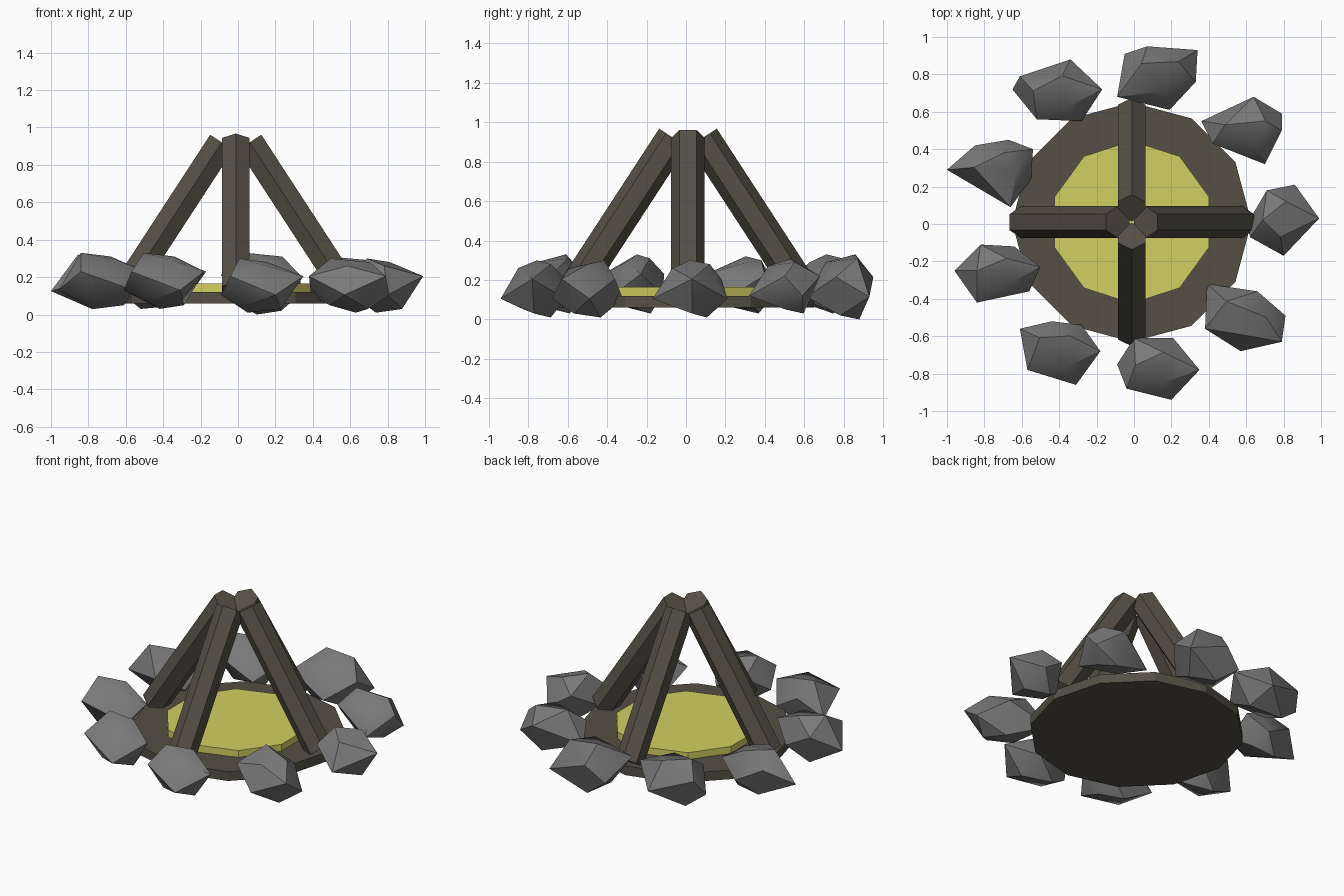
import bpy, bmesh, math
from mathutils import Vector, Matrix

cube = bpy.data.objects.get("Cube")
if cube:
    bpy.data.objects.remove(cube, do_unlink=True)


def material(name, color):
    mat = bpy.data.materials.new(name)
    mat.use_nodes = True
    mat.diffuse_color = (*color, 1)
    shader = mat.node_tree.nodes["Principled BSDF"]
    shader.inputs["Base Color"].default_value = (*color, 1)
    shader.inputs["Roughness"].default_value = 0.9
    return mat


WOOD = material("dark_wood", (0.09, 0.08, 0.06))
GLOW = material("yellow_embers", (0.65, 0.63, 0.12))
ROCK = material("grey_stone", (0.19, 0.19, 0.19))
CENTER = Vector((-0.012, 0.01, 0))


def finish(name, bm, mat):
    bmesh.ops.recalc_face_normals(bm, faces=bm.faces)
    mesh = bpy.data.meshes.new(name)
    bm.to_mesh(mesh)
    bm.free()
    mesh.materials.append(mat)
    obj = bpy.data.objects.new(name, mesh)
    bpy.context.collection.objects.link(obj)
    return obj


def prism(name, sides, radius, start, end, mat, turn=0.0):
    """Straight prism from start to end; turn rotates its corners about the axis."""
    axis = end - start
    up = axis.normalized()
    # Corner zero points sideways or outward from the centre line
    side = Vector((0, 0, 1)).cross(up)
    side = side.normalized() if side.length > 0.01 else Vector((1, 0, 0))
    other = up.cross(side)
    frame = Matrix((side, other, up)).transposed().to_4x4()
    frame.translation = (start + end) / 2
    bm = bmesh.new()
    rings = []
    for z in (-axis.length / 2, axis.length / 2):
        ring = []
        for i in range(sides):
            a = turn + math.tau * i / sides
            point = Vector((radius * math.cos(a), radius * math.sin(a), z))
            ring.append(bm.verts.new(frame @ point))
        rings.append(ring)
    low, high = rings
    bm.faces.new(low[::-1])
    bm.faces.new(high)
    for i in range(sides):
        j = (i + 1) % sides
        bm.faces.new((low[i], low[j], high[j], high[i]))
    return finish(name, bm, mat)


# Round hearth and glowing bed
def level(z):
    return CENTER + Vector((0, 0, z))


prism("hearth_base", 12, 0.64, level(0.06), level(0.12), WOOD)
prism("ember_bed", 10, 0.435, level(0.1), level(0.165), GLOW, math.radians(18))

# Four leaning hexagonal logs
for i, name in enumerate(("left_log", "back_log", "right_log", "front_log")):
    spin = Matrix.Rotation(i * math.pi / 2, 3, "Z")
    foot = CENTER + spin @ Vector((0.592, 0, 0.128))
    tip = CENTER + spin @ Vector((0.075, 0, 0.921))
    prism(name, 6, 0.085, foot, tip, WOOD, (i % 2) * math.pi / 6)


def stone(name, low, high, *outline):
    """Rough boulder: zigzag belt with a slanted crown and underside."""
    middle = sum((Vector(p) for p in outline), Vector((0, 0))) / len(outline)
    z_mid = (low + high) / 2
    bm = bmesh.new()
    for i, corner in enumerate(outline):
        corner = Vector(corner)
        odd = i % 2
        belt = z_mid + (0.05 if odd else -0.05)
        bm.verts.new((*corner, belt))
        # Crown above the low corners, underside below the high ones
        inner = middle.lerp(corner, 0.5)
        slant = 0.02 * (i // 2)
        bm.verts.new((*inner, low + slant if odd else high - slant))
    hull = bmesh.ops.convex_hull(bm, input=bm.verts)
    spare = [v for v in hull["geom_interior"] if isinstance(v, bmesh.types.BMVert)]
    bmesh.ops.delete(bm, geom=spare, context="VERTS")
    obj = finish(name, bm, ROCK)
    bpy.ops.object.select_all(action="DESELECT")
    obj.select_set(True)
    bpy.context.view_layer.objects.active = obj
    bpy.ops.object.shade_smooth_by_angle(angle=math.radians(35))


# Ring of stones, each given by its ground outline
stone("left_stone", 0.01, 0.3, (0.61, 0.01), (0.71, 0.18), (0.86, 0.21),
      (0.99, 0.03), (0.8, -0.17), (0.62, -0.07))
stone("back_left_stone", 0.03, 0.31, (0.36, 0.55), (0.64, 0.68), (0.79, 0.59),
      (0.79, 0.5), (0.7, 0.32), (0.42, 0.43))
stone("back_stone", 0.0, 0.33, (-0.05, 0.91), (0.07, 0.95), (0.34, 0.93),
      (0.33, 0.76), (0.19, 0.61), (-0.09, 0.68))
stone("back_right_stone", 0.03, 0.33, (-0.65, 0.72), (-0.61, 0.79), (-0.34, 0.88),
      (-0.17, 0.72), (-0.28, 0.55), (-0.52, 0.56))
stone("right_back_stone", 0.03, 0.32, (-1, 0.29), (-0.85, 0.42), (-0.67, 0.45),
      (-0.54, 0.4), (-0.55, 0.24), (-0.66, 0.09))
stone("right_front_stone", 0.03, 0.33, (-0.96, -0.25), (-0.82, -0.11), (-0.64, -0.12),
      (-0.5, -0.23), (-0.56, -0.36), (-0.84, -0.42))
stone("front_right_stone", 0.03, 0.33, (-0.61, -0.56), (-0.44, -0.52), (-0.28, -0.54),
      (-0.18, -0.68), (-0.31, -0.86), (-0.57, -0.78))
stone("front_stone", 0.01, 0.3, (-0.09, -0.75), (0, -0.61), (0.21, -0.61),
      (0.35, -0.78), (0.2, -0.94), (-0.04, -0.88))
stone("front_left_stone", 0.01, 0.3, (0.39, -0.32), (0.66, -0.36), (0.81, -0.49),
      (0.79, -0.63), (0.57, -0.68), (0.38, -0.56))
